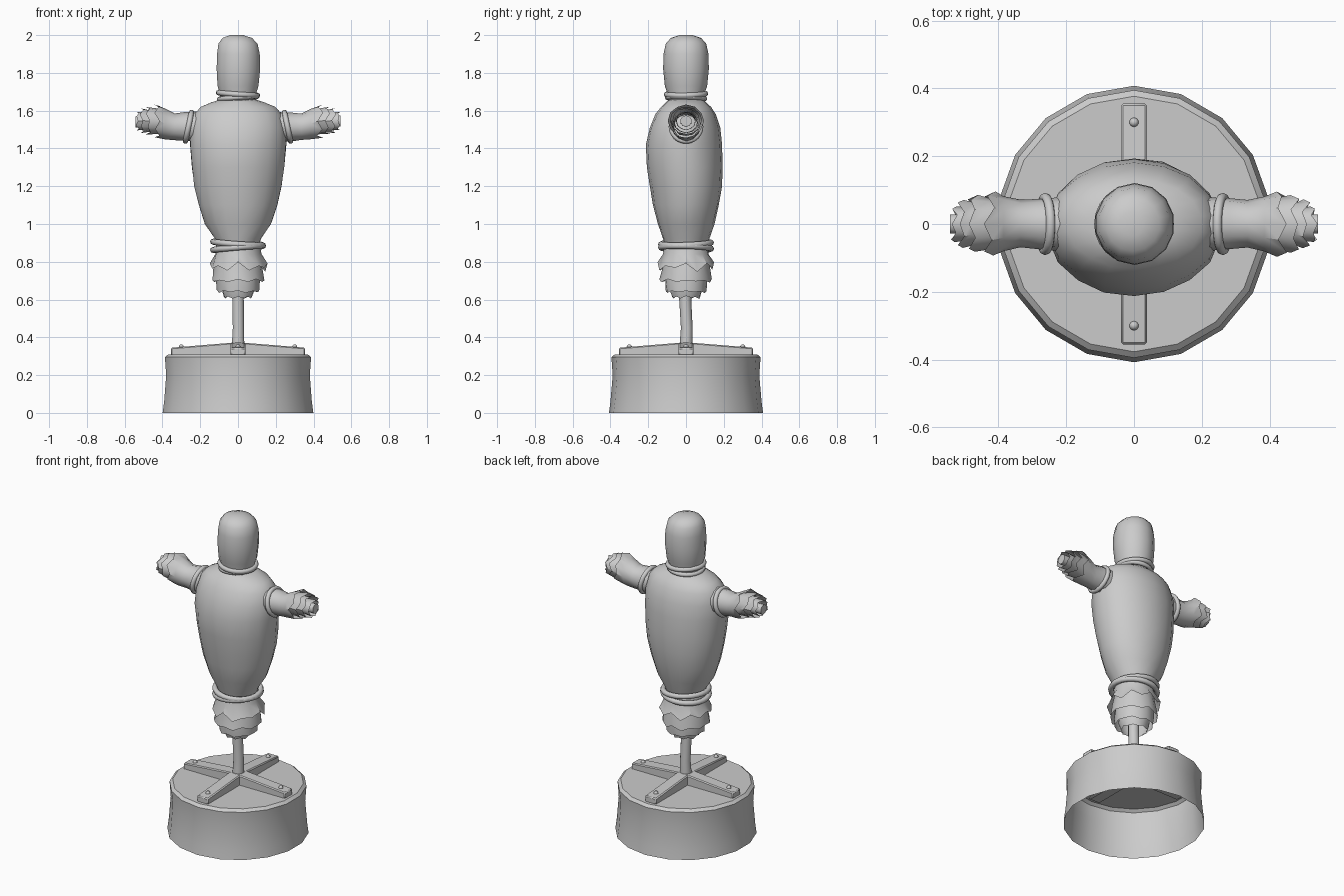
import bpy, bmesh, math, random
from math import cos, sin, pi, radians

if "Cube" in bpy.data.objects:
    bpy.data.objects.remove(bpy.data.objects["Cube"])

random.seed(4)


def finish(name, bm, angle=40, bevel=0):
    bmesh.ops.recalc_face_normals(bm, faces=bm.faces)
    me = bpy.data.meshes.new(name)
    bm.to_mesh(me)
    bm.free()
    for p in me.polygons:
        p.use_smooth = True
    me.set_sharp_from_angle(angle=radians(angle))
    ob = bpy.data.objects.new(name, me)
    bpy.context.collection.objects.link(ob)
    if bevel:
        m = ob.modifiers.new("bevel", 'BEVEL')
        m.width = bevel
        m.segments = 1
    return ob


def loft(name, rings, sides, axis='Z', sign=1, cap0=False, cap1=False,
         jag=0, wobble=0, angle=40):
    """Rings are (t, ca, cb, ra, rb): t along the axis, centre and radii across it.
    The last ring can be torn with a ragged zigzag."""
    bm = bmesh.new()
    loops = []
    for k, (t, ca, cb, ra, rb) in enumerate(rings):
        loop = []
        last = k == len(rings) - 1
        for i in range(sides):
            a = 2 * pi * i / sides + pi / 2
            w = 1 + random.uniform(-wobble, wobble)
            tt = t
            if last and jag:
                tt += jag * ((-1) ** i * 0.6 + random.uniform(-0.5, 0.5))
            p, q = ca + ra * w * cos(a), cb + rb * w * sin(a)
            co = (p, q, tt) if axis == 'Z' else (sign * tt, p, q)
            loop.append(bm.verts.new(co))
        loops.append(loop)
    for lo, hi in zip(loops, loops[1:]):
        for i in range(sides):
            j = (i + 1) % sides
            bm.faces.new((lo[i], lo[j], hi[j], hi[i]))
    if cap0:
        bm.faces.new(loops[0])
    if cap1:
        bm.faces.new(loops[-1])
    return finish(name, bm, angle)


def rope(name, loc, major, minor, rot):
    bpy.ops.mesh.primitive_torus_add(location=loc, rotation=[radians(r) for r in rot],
                                     major_radius=major, minor_radius=minor,
                                     major_segments=24, minor_segments=8)
    ob = bpy.context.object
    ob.name = name
    bpy.ops.object.shade_smooth()


# Hollow drum base, open underneath
loft("drum_base", [(0, 0, 0, .405, .408), (.06, 0, 0, .397, .4), (.2, 0, 0, .386, .388),
                   (.295, 0, 0, .393, .395), (.31, 0, 0, .375, .377)], 18, cap1=True)

# Cross-shaped foot with four sloping legs and bolts
for n in range(4):
    a = n * pi / 2
    bm = bmesh.new()
    secs = []
    for u, top in ((0, .372), (.05, .37), (.355, .345)):
        secs.append([bm.verts.new((u * cos(a) - v * sin(a), u * sin(a) + v * cos(a), z))
                     for v, z in ((-.039, .3), (.039, .3), (.039, top), (-.039, top))])
    for s0, s1 in zip(secs, secs[1:]):
        for i in range(4):
            bm.faces.new((s0[i], s0[(i + 1) % 4], s1[(i + 1) % 4], s1[i]))
    bm.faces.new(secs[-1])
    finish(f"foot_leg_{n}", bm, 30, .006)
    bpy.ops.mesh.primitive_uv_sphere_add(segments=10, ring_count=6, radius=.014,
                                         location=(.3 * cos(a), .3 * sin(a), .349))
    bpy.context.object.name = f"foot_bolt_{n}"
    bpy.ops.object.shade_smooth()

# Slightly crooked pole and cross bar
loft("pole", [(.33, 0, 0, .036, .036), (.45, .002, .004, .031, .031),
              (.6, 0, -.004, .032, .032), (.85, 0, 0, .032, .032)], 10, cap1=True)
loft("cross_bar", [(-.543, 0, 1.54, .03, .03), (.543, 0, 1.545, .03, .03)], 10,
     axis='X', cap0=True, cap1=True)

# Stuffed torso
loft("torso", [(.86, 0, 0, .105, .105), (.92, 0, 0, .122, .122), (1.0, 0, 0, .177, .15),
               (1.1, 0, 0, .21, .175), (1.2, 0, 0, .234, .19), (1.3, 0, -.006, .248, .2),
               (1.42, 0, -.011, .258, .203), (1.51, 0, -.006, .257, .187),
               (1.58, 0, -.002, .236, .16), (1.62, 0, 0, .2, .133),
               (1.645, 0, 0, .14, .105), (1.66, 0, 0, .09, .09)],
     18, cap0=True, cap1=True, wobble=.01, angle=60)

# Sack head
loft("head", [(1.64, 0, 0, .095, .095), (1.69, 0, 0, .098, .098), (1.73, 0, 0, .111, .112),
              (1.82, .002, 0, .118, .121), (1.9, .002, 0, .116, .119),
              (1.955, 0, 0, .106, .107), (1.985, -.004, 0, .08, .08),
              (2.0, -.008, 0, .035, .035)], 14, cap0=True, cap1=True, angle=60)

# Ropes at neck and waist
rope("neck_rope_upper", (0, 0, 1.688), .104, .014, (1, 4, 0))
rope("neck_rope_lower", (0, 0, 1.667), .1, .013, (-3, -3, 20))
rope("waist_rope_upper", (0, 0, .897), .132, .016, (2, 4, 0))
rope("waist_rope_lower", (0, 0, .873), .133, .016, (-3, -4, 20))

# Ragged layers hanging below the waist
for n, rings in enumerate((
        [(.89, 0, 0, .115, .115), (.84, 0, 0, .122, .122), (.772, 0, 0, .152, .152)],
        [(.84, 0, 0, .115, .115), (.76, 0, 0, .128, .128), (.7, 0, 0, .138, .138)],
        [(.76, 0, 0, .11, .11), (.7, 0, 0, .113, .113), (.642, 0, 0, .11, .11)],
        [(.72, 0, 0, .095, .095), (.66, 0, 0, .09, .09), (.612, 0, 0, .074, .074)])):
    loft(f"skirt_layer_{n}", rings, 16, jag=(.024, .012, .01, .008)[n], wobble=.03, angle=35)

# Sleeves with ragged cuffs, both sides
for s, side in ((1, "right"), (-1, "left")):
    rope(f"{side}_sleeve_rope", (s * .262, 0, 1.515), .078, .014, (0, s * 78, 0))
    for n, rings in enumerate((
            [(.2, 0, 1.515, .08, .08), (.28, 0, 1.515, .076, .076), (.335, 0, 1.515, .07, .07),
             (.385, 0, 1.53, .082, .08), (.43, 0, 1.545, .095, .088)],
            [(.36, 0, 1.53, .068, .065), (.43, 0, 1.545, .077, .068), (.475, 0, 1.548, .084, .073)],
            [(.42, 0, 1.54, .06, .055), (.48, 0, 1.545, .064, .06), (.508, 0, 1.548, .072, .066)],
            [(.47, 0, 1.545, .048, .045), (.532, 0, 1.545, .052, .048)])):
        loft(f"{side}_sleeve_layer_{n}", rings, 12, axis='X', sign=s,
             jag=(.02, .014, .012, .01)[n], wobble=.03, angle=35)
